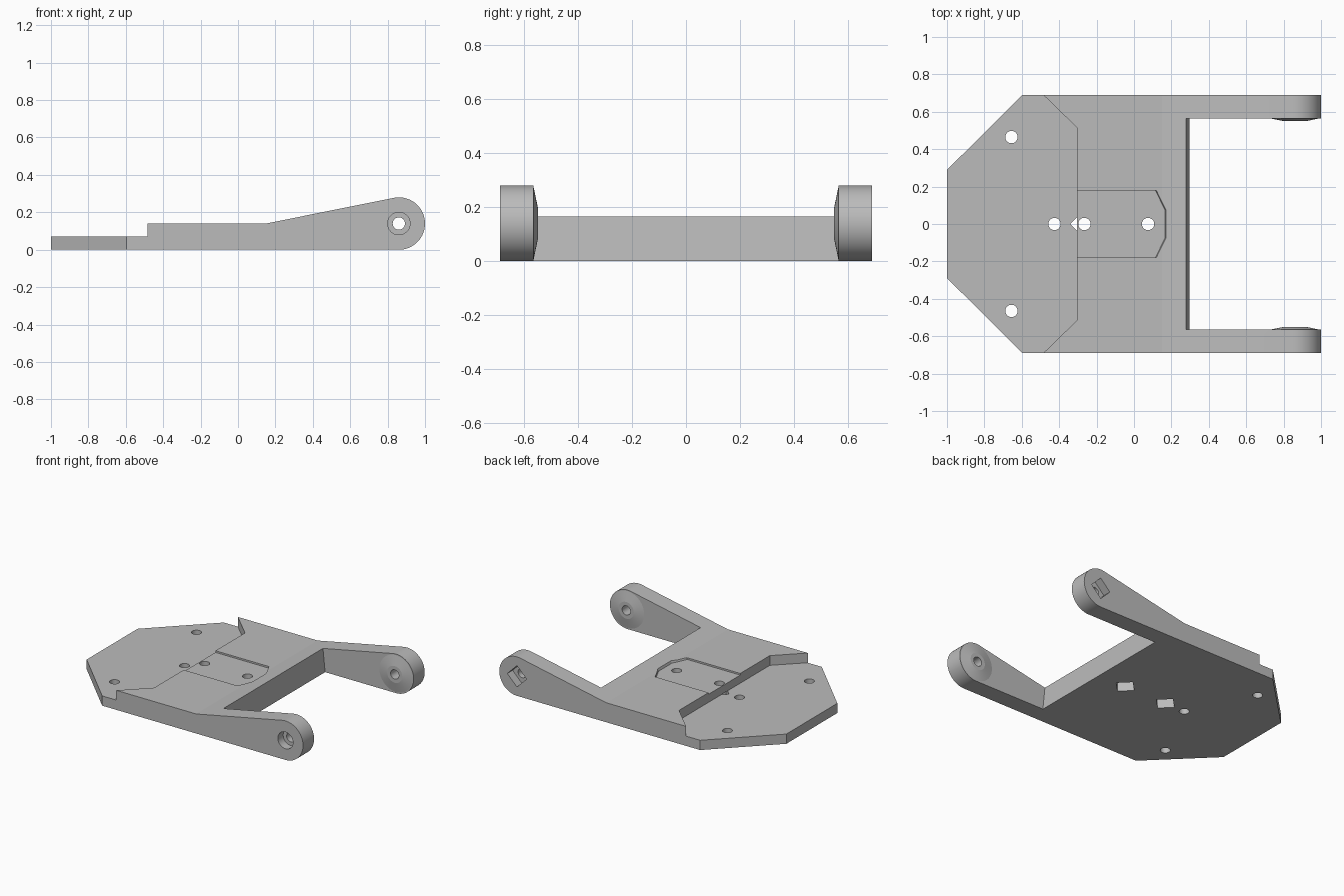
import bpy, bmesh
from math import sin, cos, pi, radians, asin

if "Cube" in bpy.data.objects:
    bpy.data.objects.remove(bpy.data.objects["Cube"])

grey = bpy.data.materials.new("plain_grey")
grey.use_nodes = True
colour = (0.5, 0.5, 0.5, 1)
grey.diffuse_color = colour
grey.node_tree.nodes["Principled BSDF"].inputs["Base Color"].default_value = colour

PIVOT_X, PIVOT_Z, TIP_R = 0.86, 0.14, 0.14
HALF_W, ARM_IN = 0.69, 0.565
HOLE_R = 0.033


def loft(name, rings, axis):
    """Solid between two matching outlines; each ring is (points, level)."""
    bm = bmesh.new()
    loops = []
    for pts, level in rings:
        if axis == "z":
            loops.append([bm.verts.new((a, b, level)) for a, b in pts])
        else:
            loops.append([bm.verts.new((a, level, b)) for a, b in pts])
    low, high = loops
    bm.faces.new(low)
    bm.faces.new(high[::-1])
    for i in range(len(low)):
        j = (i + 1) % len(low)
        bm.faces.new((low[j], low[i], high[i], high[j]))
    bmesh.ops.recalc_face_normals(bm, faces=bm.faces)
    mesh = bpy.data.meshes.new(name)
    bm.to_mesh(mesh)
    bm.free()
    obj = bpy.data.objects.new(name, mesh)
    bpy.context.collection.objects.link(obj)
    mesh.materials.append(grey)
    return obj


def prism(name, pts, lo, hi, axis="z"):
    return loft(name, [(pts, lo), (pts, hi)], axis)


def ngon(x, y, r, n=64, turn=0.0):
    return [(x + r * cos(turn + 2 * pi * i / n), y + r * sin(turn + 2 * pi * i / n))
            for i in range(n)]


def square(x, y, side):
    # square nut pocket standing on its corner
    return ngon(x, y, side / 2 ** 0.5, 4)


def combine(body, tool, operation="DIFFERENCE"):
    mod = body.modifiers.new("combine", "BOOLEAN")
    mod.operation = operation
    mod.solver = "EXACT"
    mod.object = tool
    bpy.context.view_layer.objects.active = body
    bpy.ops.object.modifier_apply(modifier=mod.name)
    bpy.data.objects.remove(tool)


# Side profile: flat deck rising tangentially to the rounded arm tips
bend_x = 0.15
end = pi / 2 + asin(TIP_R / (PIVOT_X - bend_x))
steps = 36
arc = []
for i in range(steps + 1):
    a = -pi / 2 + (end + pi / 2) * i / steps
    arc.append((PIVOT_X + TIP_R * cos(a), PIVOT_Z + TIP_R * sin(a)))
profile = [(-1, 0)] + arc + [(bend_x, 0.14), (-1, 0.14)]
bracket = prism("forked_bracket", profile, -HALF_W, HALF_W, "y")

# Gap between the arms, with a slightly leaning back wall
def gap(x):
    return [(x, -ARM_IN), (2, -ARM_IN), (2, ARM_IN), (x, ARM_IN)]
combine(bracket, loft("gap_cutter", [(gap(0.307), -0.1), (gap(0.255), 0.4)], "z"))

# Step down to the thin mounting plate
combine(bracket, prism("step_cutter", [
    (-1.2, -0.9), (-0.7, -0.9), (-0.305, -0.515),
    (-0.305, 0.515), (-0.7, 0.9), (-1.2, 0.9)], 0.07, 0.5))

# Clipped corners of the plate
for s in (-1, 1):
    combine(bracket, prism("corner_cutter", [
        (-1.1, 0.19 * s), (-0.495, 0.79 * s), (-1.1, 0.79 * s)], -0.1, 0.5))

# Shallow tray in the deck
def tray(grow):
    return [(-0.4, -0.18), (0.115 + grow, -0.18), (0.165 + grow, -0.075),
            (0.165 + grow, 0.075), (0.115 + grow, 0.18), (-0.4, 0.18)]
combine(bracket, loft("tray_cutter", [(tray(0), 0.128), (tray(0.012), 0.16)], "z"))

# Conical pads inside the arm tips
for s in (-1, 1):
    combine(bracket, loft("pad", [
        (ngon(PIVOT_X, PIVOT_Z, 0.137), s * (ARM_IN + 0.001)),
        (ngon(PIVOT_X, PIVOT_Z, 0.06), s * 0.55)], "y"), "UNION")

# Pivot hole, round counterbore and square nut pocket
combine(bracket, prism("pivot_cutter", ngon(PIVOT_X, PIVOT_Z, HOLE_R, 32), -1, 1, "y"))
combine(bracket, prism("counterbore_cutter", ngon(PIVOT_X, PIVOT_Z, 0.06), -1, -0.63, "y"))
combine(bracket, prism("arm_nut_cutter", square(PIVOT_X, PIVOT_Z, 0.108), 0.63, 1, "y"))

# Screw holes through the plate and deck
for x, y in ((-0.655, 0.465), (-0.655, -0.465), (-0.425, 0), (-0.265, 0), (0.075, 0)):
    combine(bracket, prism("screw_cutter", ngon(x, y, HOLE_R, 32), -0.1, 0.5))

# Nut pockets underneath
for x in (-0.265, 0.075):
    combine(bracket, prism("nut_cutter", square(x, 0, 0.108), -0.1, 0.07))

# Smooth round surfaces, keep edges crisp
bpy.ops.object.select_all(action="DESELECT")
bracket.select_set(True)
bpy.context.view_layer.objects.active = bracket
bpy.ops.object.shade_smooth_by_angle(angle=radians(11.3))
